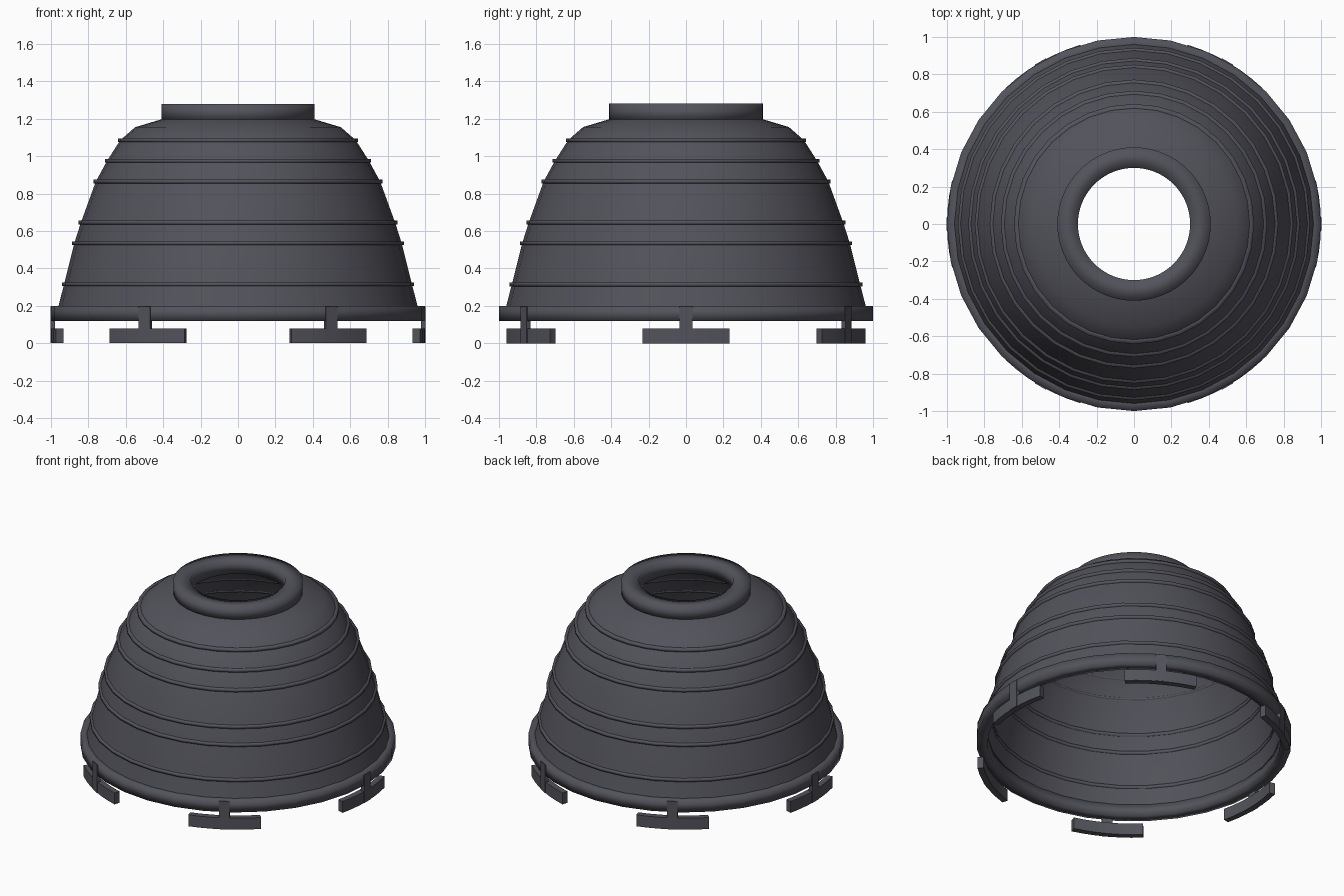
import bpy, bmesh, math
from mathutils import Matrix, Vector

if "Cube" in bpy.data.objects:
    bpy.data.objects.remove(bpy.data.objects["Cube"], do_unlink=True)

COLOR = (0.085, 0.085, 0.105, 1.0)
mat = bpy.data.materials.new("dark_grey")
mat.use_nodes = True
mat.diffuse_color = COLOR
mat.node_tree.nodes["Principled BSDF"].inputs["Base Color"].default_value = COLOR


def finish(name, bm, angle):
    bmesh.ops.recalc_face_normals(bm, faces=bm.faces)
    mesh = bpy.data.meshes.new(name)
    bm.to_mesh(mesh)
    bm.free()
    mesh.materials.append(mat)
    obj = bpy.data.objects.new(name, mesh)
    bpy.context.collection.objects.link(obj)
    bpy.ops.object.select_all(action="DESELECT")
    obj.select_set(True)
    bpy.context.view_layer.objects.active = obj
    bpy.ops.object.shade_smooth_by_angle(angle=math.radians(angle))
    return obj


def sweep(name, profile, segments, angle=180, start=0.0, span=360.0):
    """Turn a closed (radius, height) profile about z, fully or along an arc."""
    bm = bmesh.new()
    full = span == 360.0
    loops = []
    for i in range(segments if full else segments + 1):
        a = math.radians(start + span * i / segments)
        loops.append([bm.verts.new((r * math.cos(a), r * math.sin(a), z))
                      for r, z in profile])
    n = len(profile)
    pairs = list(zip(loops, loops[1:]))
    if full:
        pairs.append((loops[-1], loops[0]))
    for p, q in pairs:
        for j in range(n):
            k = (j + 1) % n
            bm.faces.new((p[j], p[k], q[k], q[j]))
    if not full:
        bm.faces.new(loops[0])
        bm.faces.new(loops[-1])
    return finish(name, bm, angle)


def band(r0, r1, z0, z1):
    return [(r0, z0), (r1, z0), (r1, z1), (r0, z1)]


# Domed shell, open at both ends
outer = [(0.965, 0.18), (0.93, 0.315), (0.875, 0.535), (0.84, 0.645), (0.76, 0.865),
         (0.70, 0.975), (0.63, 1.085), (0.55, 1.155), (0.40, 1.2)]
inner = [(r - 0.02, z - 0.012) for r, z in reversed(outer)]
sweep("dome_shell", outer + inner, 32, 40)

# Raised ribs around the dome
for i, (r, z) in enumerate(outer[1:7]):
    sweep(f"rib_{i + 1}", band(r - 0.028, r + 0.012, z - 0.01, z + 0.01), 32)

# Neck collar and base rim
sweep("neck_collar", band(0.30, 0.41, 1.185, 1.28), 64)
sweep("base_rim", band(0.93, 1.0, 0.12, 0.2), 32)

# Six locking clips: a curved foot on an upright stem
for i in range(6):
    a = 60 * i
    sweep(f"clip_foot_{i + 1}", band(0.96, 1.0, 0, 0.08), 6, 30, a - 13.4, 26.8)
    bm = bmesh.new()
    bmesh.ops.create_cube(bm, size=1)
    bmesh.ops.scale(bm, vec=Vector((0.025, 0.068, 0.195)), verts=bm.verts)
    bmesh.ops.translate(bm, vec=Vector((0.99, 0, 0.0985)), verts=bm.verts)
    bmesh.ops.rotate(bm, cent=(0, 0, 0), verts=bm.verts,
                     matrix=Matrix.Rotation(math.radians(a), 3, "Z"))
    finish(f"clip_stem_{i + 1}", bm, 30)
